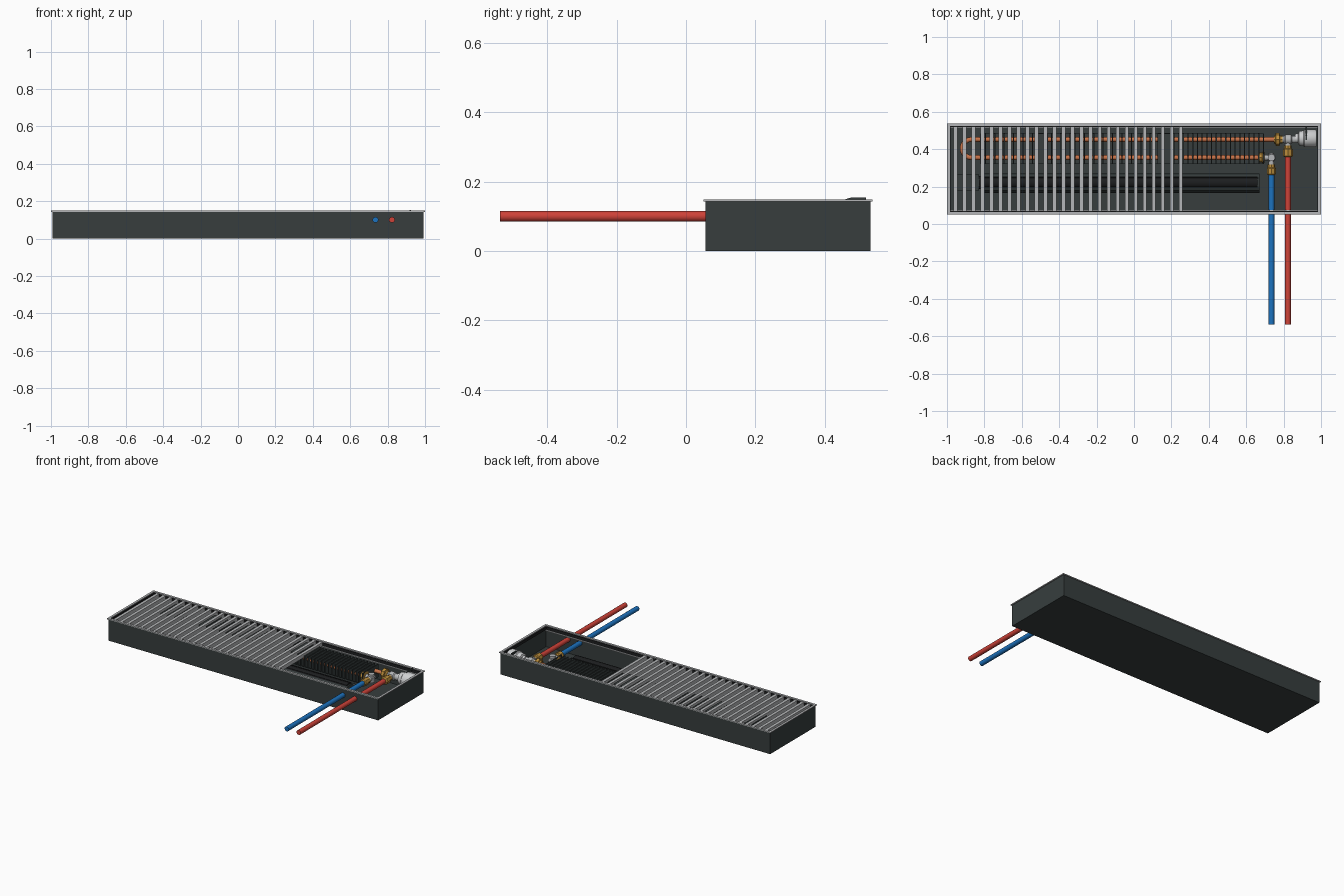
import bpy, bmesh, math
from mathutils import Vector

if "Cube" in bpy.data.objects:
    bpy.data.objects.remove(bpy.data.objects["Cube"])


def material(name, rgb):
    m = bpy.data.materials.new(name)
    m.diffuse_color = (*rgb, 1)
    m.use_nodes = True
    m.node_tree.nodes["Principled BSDF"].inputs["Base Color"].default_value = m.diffuse_color
    return m


SLATE = material("dark slate", (0.038, 0.048, 0.048))
BLACK = material("black", (0.012, 0.013, 0.014))
SILVER = material("aluminium", (0.46, 0.47, 0.48))
COPPER = material("copper", (0.58, 0.17, 0.065))
BRASS = material("brass", (0.50, 0.27, 0.045))
BLUE = material("blue", (0.012, 0.17, 0.52))
RED = material("red", (0.62, 0.055, 0.04))
PALE = material("pale grey", (0.62, 0.63, 0.64))


def finish(name, bm, mat, smooth=False):
    bmesh.ops.recalc_face_normals(bm, faces=bm.faces[:])
    me = bpy.data.meshes.new(name)
    bm.to_mesh(me)
    bm.free()
    ob = bpy.data.objects.new(name, me)
    bpy.context.collection.objects.link(ob)
    me.materials.append(mat)
    if smooth:
        bpy.ops.object.select_all(action='DESELECT')
        ob.select_set(True)
        bpy.context.view_layer.objects.active = ob
        bpy.ops.object.shade_smooth_by_angle(angle=math.radians(35))
    return ob


def boxes(name, spans, mat):
    """One object from (x0, x1, y0, y1, z0, z1) spans."""
    bm = bmesh.new()
    for x0, x1, y0, y1, z0, z1 in spans:
        for v in bmesh.ops.create_cube(bm, size=1)["verts"]:
            v.co = (x0 + (v.co.x + .5) * (x1 - x0),
                    y0 + (v.co.y + .5) * (y1 - y0),
                    z0 + (v.co.z + .5) * (z1 - z0))
    return finish(name, bm, mat)


def turned(name, start, axis, profile, mat, sides=20):
    """Closed round part: (distance, radius) profile along an axis."""
    bm = bmesh.new()
    start, axis = Vector(start), Vector(axis).normalized()
    u = axis.orthogonal().normalized()
    w = axis.cross(u)
    rings = []
    for d, r in profile:
        angles = [2 * math.pi * i / sides for i in range(sides)]
        rings.append([bm.verts.new(start + axis * d + (u * math.cos(a) + w * math.sin(a)) * r)
                      for a in angles])
    for a, b in zip(rings, rings[1:]):
        for i in range(sides):
            j = (i + 1) % sides
            bm.faces.new((a[i], a[j], b[j], b[i]))
    bm.faces.new(rings[0])
    bm.faces.new(rings[-1])
    return finish(name, bm, mat, sides > 8)


def rod(name, start, axis, length, radius, mat, sides=20):
    return turned(name, start, axis, [(0, radius), (length, radius)], mat, sides)


def extruded_x(name, x0, x1, outline, mat):
    """Prism along x from a (y, z) outline."""
    bm = bmesh.new()
    a = [bm.verts.new((x0, y, z)) for y, z in outline]
    b = [bm.verts.new((x1, y, z)) for y, z in outline]
    bm.faces.new(a)
    bm.faces.new(b)
    for i in range(len(a)):
        j = (i + 1) % len(a)
        bm.faces.new((a[i], a[j], b[j], b[i]))
    return finish(name, bm, mat)


def ring_spans(x, y0, y1, width, z0, z1):
    return [(-x, x, y0, y0 + width, z0, z1), (-x, x, y1 - width, y1, z0, z1),
            (-x, -x + width, y0 + width, y1 - width, z0, z1),
            (x - width, x, y0 + width, y1 - width, z0, z1)]


# Open trough
boxes("trough", [(-.993, .993, .056, .533, 0, .008)]
      + ring_spans(.993, .056, .533, .008, .008, .144), SLATE)

# Rim frame with a dark cushion strip and a support ledge inside it
boxes("rim_frame", ring_spans(1.0, .05, .538, .015, .143, .149), SILVER)
boxes("cushion_strip", ring_spans(.985, .064, .524, .005, .125, .144), BLACK)
boxes("support_ledge", [(-.985, .985, .064, .074, .116, .121),
                        (-.985, .985, .514, .524, .116, .121)], SILVER)

# Roll-up grille slats over the left part
boxes("grille_slats", [(-.955 + .0482 * i - .010, -.955 + .0482 * i + .010,
                        .070, .519, .121, .147) for i in range(26)], SILVER)

# Finned heat exchanger
PIPE_Z, BACK_Y, FRONT_Y = .10, .452, .355
boxes("fins", [(-.82 + .0252 * i - .003, -.82 + .0252 * i + .003,
                .322, .485, .045, .132) for i in range(61)], SLATE)
boxes("exchanger_brackets", [(x - .035, x + .035, .322, .485, .008, .134)
                             for x in (-.495, .16)], SLATE)
boxes("exchanger_rails", [(-.82, .69, y - .002, y + .002, .045, .060)
                          for y in (.322, .485)], SLATE)

# Copper loop, bent back on itself at the left end
path = [(.76, BACK_Y), (-.87, BACK_Y)]
mid, half = (BACK_Y + FRONT_Y) / 2, (BACK_Y - FRONT_Y) / 2
path += [(-.87 - half * math.sin(t), mid + half * math.cos(t))
         for t in (math.pi * k / 12 for k in range(1, 12))]
path += [(-.87, FRONT_Y), (.68, FRONT_Y)]
curve = bpy.data.curves.new("copper_loop", 'CURVE')
curve.dimensions = '3D'
curve.bevel_depth = .013
curve.bevel_resolution = 3
curve.use_fill_caps = True
spline = curve.splines.new('POLY')
spline.points.add(len(path) - 1)
for point, (x, y) in zip(spline.points, path):
    point.co = (x, y, PIPE_Z, 1)
curve.materials.append(COPPER)
bpy.context.collection.objects.link(bpy.data.objects.new("copper_loop", curve))

# Cross-flow fan: ribbed housing, rotor and motor
extruded_x("fan_housing", -.82, .67,
           [(.165, .008), (.165, .045), (.180, .075), (.200, .085), (.245, .085),
            (.262, .065), (.270, .040), (.270, .008)], SLATE)
boxes("fan_slots", [(-.80, .66, .201 + .011 * i, .207 + .011 * i, .084, .090)
                    for i in range(5)], BLACK)
rod("fan_rotor", (-.83, .222, .062), (1, 0, 0), 1.49, .034, BLACK)
boxes("fan_motor", [(-.955, -.83, .18, .265, .008, .085)], SLATE)

# Supply and return pipes through the front wall
rod("return_pipe", (.735, -.537, PIPE_Z), (0, 1, 0), .82, .0155, BLUE)
rod("supply_pipe", (.823, -.537, PIPE_Z), (0, 1, 0), .91, .0155, RED)

# Return elbow: brass nuts around a small angle valve
turned("return_pipe_nut", (.735, .262, PIPE_Z), (0, 1, 0),
       [(0, .019), (.006, .024), (.036, .024), (.040, .020), (.056, .020)], BRASS, 8)
rod("return_valve_arm", (.735, .31, PIPE_Z), (0, 1, 0), .07, .015, SILVER)
rod("return_valve_side", (.695, FRONT_Y, PIPE_Z), (1, 0, 0), .045, .015, SILVER)
turned("return_valve_body", (.735, FRONT_Y, .075), (0, 0, 1),
       [(0, .020), (.035, .023), (.040, .019), (.053, .019)], SILVER)
turned("return_loop_nut", (.668, FRONT_Y, PIPE_Z), (1, 0, 0),
       [(0, .026), (.016, .026), (.020, .032), (.028, .032), (.030, .020)], BRASS, 8)

# Supply valve: brass nuts, silver body, thermostatic actuator
turned("supply_pipe_nut", (.823, .358, PIPE_Z), (0, 1, 0),
       [(0, .019), (.006, .026), (.042, .026), (.046, .020), (.062, .020)], BRASS, 8)
turned("supply_loop_nut", (.748, BACK_Y, PIPE_Z), (1, 0, 0),
       [(0, .020), (.008, .024), (.010, .034), (.030, .034), (.032, .022), (.045, .022)],
       BRASS, 8)
turned("supply_valve_body", (.785, BACK_Y, PIPE_Z), (1, 0, 0),
       [(0, .017), (.018, .019), (.024, .026), (.054, .026), (.060, .020), (.095, .020)], SILVER)
rod("supply_valve_arm", (.823, .40, PIPE_Z), (0, 1, 0), .05, .017, SILVER)
turned("actuator", (.862, .458, PIPE_Z), (1, 0, 0),
       [(0, .024), (.016, .026), (.020, .038), (.045, .042), (.050, .047),
        (.105, .047), (.115, .042)], PALE, 24)

# Thin pointer tab over the actuator
extruded_x("actuator_tab", .918, .925,
           [(.440, .143), (.475, .154), (.520, .154), (.520, .140)], SLATE)
